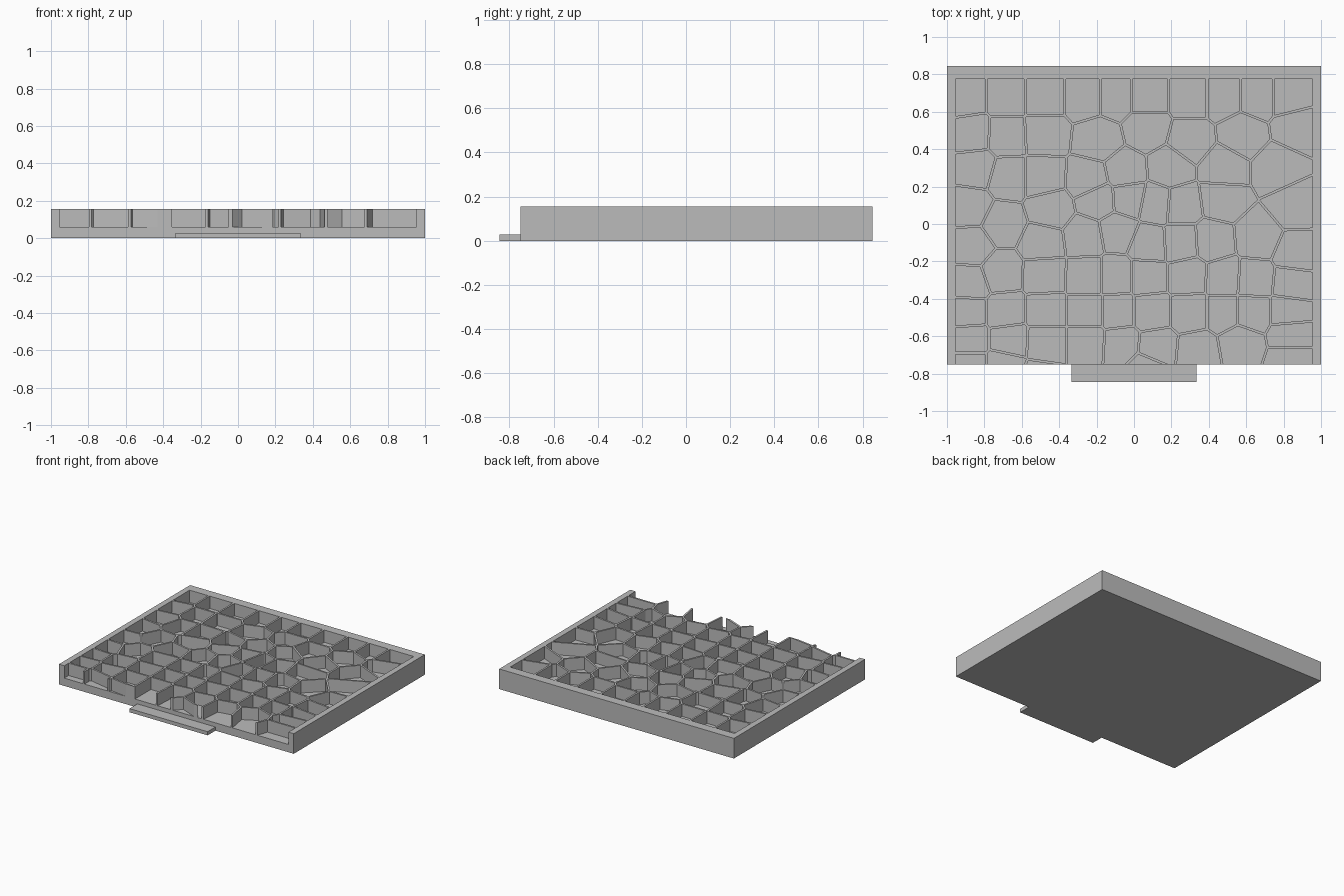
import bpy
import bmesh
from mathutils import Vector

cube = bpy.data.objects.get("Cube")
if cube:
    bpy.data.objects.remove(cube, do_unlink=True)

# Main sizes
FRONT, BACK, HEIGHT = -0.75, 0.845, 0.155
FLOOR = 0.06
POCKET_X, POCKET_BACK, POCKET_FRONT = 0.955, 0.775, -0.82
HALF_WALL = 0.007

grey = bpy.data.materials.new("plain grey")
grey.use_nodes = True
colour = (0.5, 0.5, 0.5, 1)
grey.diffuse_color = colour
grey.node_tree.nodes["Principled BSDF"].inputs["Base Color"].default_value = colour


def add_object(name, bm):
    """Turn a bmesh into a named, grey object."""
    bmesh.ops.recalc_face_normals(bm, faces=bm.faces[:])
    mesh = bpy.data.meshes.new(name)
    bm.to_mesh(mesh)
    bm.free()
    mesh.materials.append(grey)
    obj = bpy.data.objects.new(name, mesh)
    bpy.context.scene.collection.objects.link(obj)
    return obj


def add_prism(bm, outline, bottom, top):
    """Extrude a flat outline from bottom to top."""
    face = bm.faces.new([bm.verts.new((p.x, p.y, bottom)) for p in outline])
    result = bmesh.ops.extrude_face_region(bm, geom=[face])
    verts = [g for g in result["geom"] if isinstance(g, bmesh.types.BMVert)]
    bmesh.ops.translate(bm, verts=verts, vec=(0, 0, top - bottom))


def rectangle(x, front, back):
    return [Vector(p) for p in ((-x, front), (x, front), (x, back), (-x, back))]


def clip(outline, point, normal):
    """Keep the part of a convex outline behind the line through point."""
    kept = []
    for a, b in zip(outline, outline[1:] + outline[:1]):
        da, db = (a - point).dot(normal), (b - point).dot(normal)
        if da <= 0:
            kept.append(a)
        if da * db < 0:
            kept.append(a.lerp(b, da / (da - db)))
    return kept


def without_doubles(outline):
    return [p for i, p in enumerate(outline) if (p - outline[i - 1]).length > 0.001]


# Cell centres, row by row from back to front, in hundredths
rows = [
    ([-90, -68, -48, -26, -10, 7, 30, 48, 66, 83], [68] * 10),
    ([-87, -68, -48, -19, 7, 30, 58, 87], [48, 47, 48, 45, 51, 45, 48, 52]),
    ([-85, -67, -49, -24, -5, 19, 48, 77], [30, 25, 25, 24, 28, 30, 30, 30]),
    ([-88, -70, -45, -19, -3, 12, 25, 47, 86], [9, 0, 8, 13, 14, 11, 10, 13, 10]),
    ([-87, -49, -26, -9, 8, 25, 42, 66, 87], [-12, -10, -7, -4, -11, -10, -9, -7, -16]),
    ([-88, -71, -48, -25, -10, 7, 29, 48, 64, 85],
     [-32, -26, -27, -28, -28, -28, -28, -29, -30, -32]),
    ([-89, -69, -47, -25, -9, 9, 30, 48, 63, 83], [-47] * 10),
    ([-88, -67, -47, -25, -7, 12, 34, 57, 84], [-62, -62, -63, -63, -64, -66, -68, -64, -59]),
    ([-88, -70, -50, 7, 84], [-76, -76, -84, -78, -73]),
]
centres = [Vector((x, y)) / 100 for xs, ys in rows for x, y in zip(xs, ys)]

# Irregular pockets: each cell stops half a wall short of its neighbours
pockets = bmesh.new()
for centre in centres:
    outline = rectangle(POCKET_X, POCKET_FRONT, POCKET_BACK)
    for other in centres:
        if other is not centre and outline:
            normal = (other - centre).normalized()
            outline = clip(outline, (centre + other) / 2 - normal * HALF_WALL, normal)
    outline = without_doubles(outline)
    if len(outline) > 2:
        add_prism(pockets, outline, FLOOR, HEIGHT + 0.05)
cutter = add_object("pocket_cutter", pockets)
cutter.hide_render = True

# Tray body with the pockets cut out, open along the front
body = bmesh.new()
add_prism(body, rectangle(1, FRONT, BACK), 0, HEIGHT)
tray = add_object("tray", body)
cut = tray.modifiers.new("pockets", "BOOLEAN")
cut.operation = "DIFFERENCE"
cut.solver = "EXACT"
cut.object = cutter
bpy.context.view_layer.objects.active = tray
bpy.ops.object.modifier_apply(modifier=cut.name)
bpy.data.objects.remove(cutter, do_unlink=True)

# Thin tab at the front
tab = bmesh.new()
add_prism(tab, rectangle(0.333, -0.845, FRONT), 0, 0.028)
add_object("front_tab", tab)
